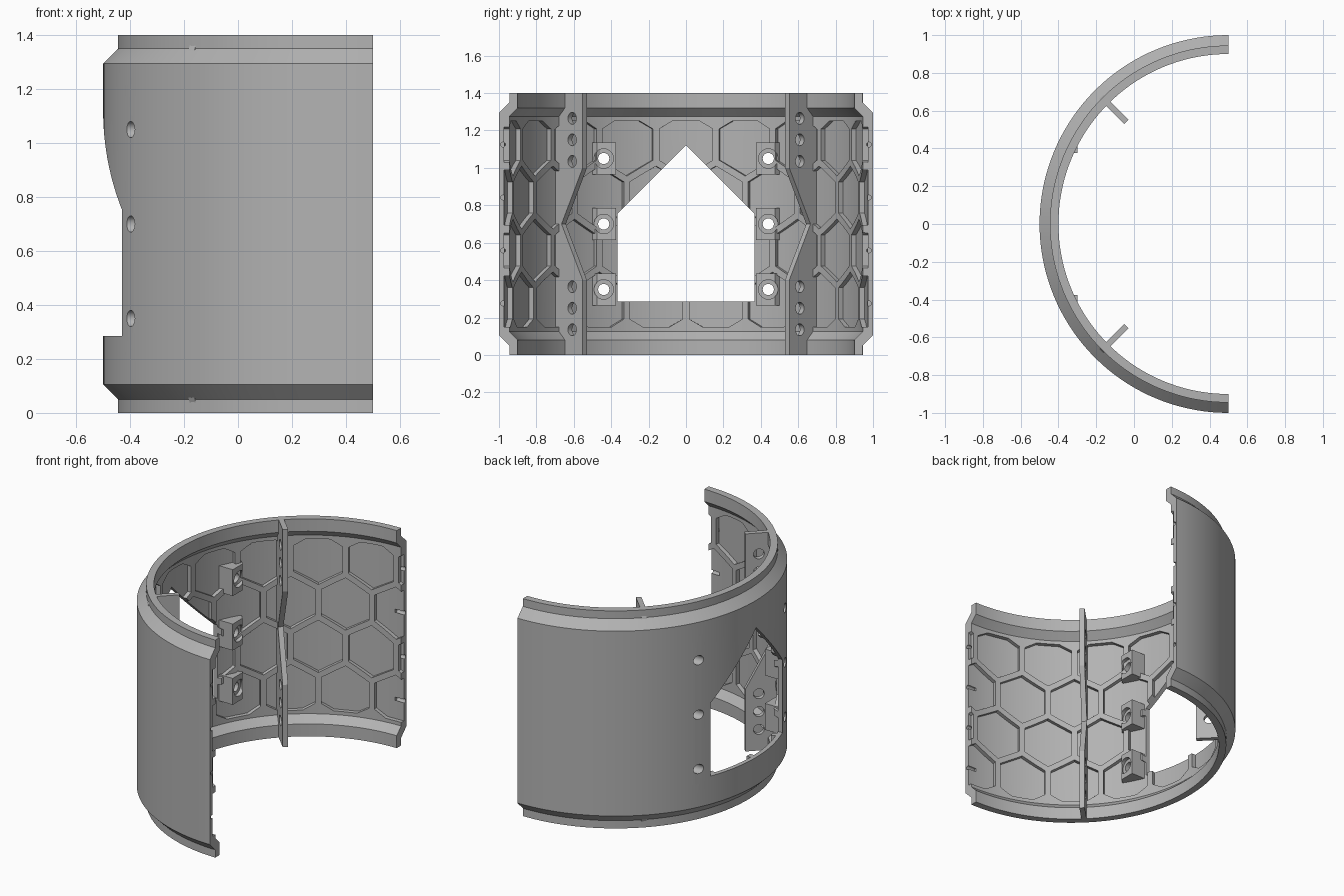
import bpy, bmesh, math
from mathutils import Matrix, Vector

if "Cube" in bpy.data.objects:
    bpy.data.objects.remove(bpy.data.objects["Cube"])

grey = bpy.data.materials.new("plain_grey")
grey.use_nodes = True
grey.diffuse_color = (0.45, 0.45, 0.45, 1)
grey.node_tree.nodes["Principled BSDF"].inputs["Base Color"].default_value = (0.45, 0.45, 0.45, 1)

AXIS_X = 0.5      # the half cylinder is centred on this vertical axis
HEIGHT = 1.4
MID = HEIGHT / 2


def polar(r, a, z):
    return Vector((AXIS_X - r * math.cos(a), r * math.sin(a), z))


def finish(name, bm):
    bmesh.ops.recalc_face_normals(bm, faces=bm.faces)
    mesh = bpy.data.meshes.new(name)
    bm.to_mesh(mesh)
    bm.free()
    mesh.materials.append(grey)
    ob = bpy.data.objects.new(name, mesh)
    bpy.context.collection.objects.link(ob)
    return ob


def sweep(bm, sections):
    """Skin a run of closed cross-sections and cap both ends."""
    rings = [[bm.verts.new(p) for p in s] for s in sections]
    n = len(rings[0])
    for a, b in zip(rings, rings[1:]):
        for i in range(n):
            j = (i + 1) % n
            bm.faces.new((a[i], a[j], b[j], b[i]))
    bm.faces.new(rings[0])
    bm.faces.new(rings[-1][::-1])


def rod(bm, start, end, r, sides=24):
    d = end - start
    rot = d.to_track_quat('Z', 'Y').to_matrix().to_4x4()
    bmesh.ops.create_cone(bm, cap_ends=True, segments=sides, radius1=r, radius2=r,
                          depth=d.length, matrix=Matrix.Translation((start + end) / 2) @ rot)


def cut(ob, cutter):
    cutter.hide_render = True
    mod = ob.modifiers.new("cut", 'BOOLEAN')
    mod.operation = 'DIFFERENCE'
    mod.solver = 'EXACT'
    mod.object = cutter
    bpy.context.view_layer.objects.active = ob
    bpy.ops.object.modifier_apply(modifier=mod.name)


def smooth(ob):
    bpy.ops.object.select_all(action='DESELECT')
    ob.select_set(True)
    bpy.context.view_layer.objects.active = ob
    bpy.ops.object.shade_smooth_by_angle(angle=math.radians(20))


# Curved shell with stepped rims
half = [(0.9, MID), (0.945, MID)]
RIB_R, FLOOR_R = 0.945, 0.972
profile = [(0.9, 0), (0.945, 0), (0.945, 0.05), (1, 0.105), (1, HEIGHT - 0.105),
           (0.945, HEIGHT - 0.05), (0.945, HEIGHT), (0.9, HEIGHT), (0.9, HEIGHT - 0.08),
           (RIB_R, HEIGHT - 0.125), (RIB_R, 0.125), (0.9, 0.08)]
SEG = 72
bm = bmesh.new()
sweep(bm, [[polar(r, -math.pi / 2 + math.pi * i / SEG, z) for r, z in profile]
           for i in range(SEG + 1)])
shell = finish("shell", bm)

# Honeycomb pockets sunk into the inner wall
PITCH, RIB = 0.327, 0.036
apothem = (PITCH - RIB) / 2
corner = apothem * 2 / math.sqrt(3)
row_step = PITCH * math.sqrt(3) / 2
bm = bmesh.new()
for row in range(4):
    zc = MID + (row - 1.5) * row_step
    shift = 0.5 if row % 2 == 0 else 0
    for k in range(-6, 6):
        sc = (k + shift) * PITCH
        if abs(sc) - apothem > 0.96 * math.pi / 2 - 0.01:
            continue
        sections = []
        for i in range(9):
            s = apothem * (i / 4 - 1)
            h = corner - abs(s) / math.sqrt(3)
            lo, hi = max(zc - h, 0.148), min(zc + h, HEIGHT - 0.148)
            a = (sc + s) / 0.96
            sections.append([polar(r, a, z) for r, z in
                             ((0.92, lo), (FLOOR_R, lo), (FLOOR_R, hi), (0.92, hi))])
        sweep(bm, sections)
pockets = finish("pocket_cutter", bm)

# House-shaped window
bm = bmesh.new()
house = [(-0.365, 0.285), (0.365, 0.285), (0.365, 0.755), (0, 1.12), (-0.365, 0.755)]
sweep(bm, [[Vector((x, y, z)) for y, z in house] for x in (-0.7, 0)])
window = finish("window_cutter", bm)

# Screw holes, countersunk seats and pin holes
SCREW_Z = [MID - 0.35, MID, MID + 0.35]
SCREW_Y = 0.44
bm = bmesh.new()
for side in (-1, 1):
    for z in SCREW_Z:
        rod(bm, Vector((-0.7, side * SCREW_Y, z)), Vector((-0.1, side * SCREW_Y, z)), 0.03)
screws = finish("screw_cutter", bm)

bm = bmesh.new()
for side in (-1, 1):
    for z in SCREW_Z:
        rod(bm, Vector((-0.325, side * SCREW_Y, z)), Vector((-0.1, side * SCREW_Y, z)), 0.052)
seats = finish("seat_cutter", bm)

bm = bmesh.new()
for side in (-1, 1):
    for row in range(4):
        z = MID + (row - 1.5) * row_step
        rod(bm, Vector((0.44, side * 0.978, z)), Vector((0.6, side * 0.978, z)), 0.013, 12)
pins = finish("pin_cutter", bm)

for cutter in (pockets, window, screws, pins):
    cut(shell, cutter)
smooth(shell)

# Screw bosses beside the window
plan = [(-0.3, 0.375), (-0.3, 0.475), (-0.325, 0.5), (-0.345, 0.5), (-0.41, 0.375)]
bm = bmesh.new()
for side in (-1, 1):
    for z in SCREW_Z:
        sweep(bm, [[Vector((x, side * y, z + dz)) for x, y in plan] for dz in (-0.085, 0.085)])
bosses = finish("screw_bosses", bm)
cut(bosses, screws)
cut(bosses, seats)
smooth(bosses)

# Radial fins with a notched inner edge and three holes at each end
fin_shape = [(0.93, 0), (0.765, 0), (0.765, 0.4), (0.925, MID), (0.765, HEIGHT - 0.4),
             (0.765, HEIGHT), (0.93, HEIGHT), (0.975, HEIGHT - 0.12), (0.975, 0.12)]
for side, name in ((-1, "right_fin"), (1, "left_fin")):
    a = side * math.pi / 4
    across = Vector((math.sin(a), math.cos(a), 0))
    bm = bmesh.new()
    sweep(bm, [[polar(r, a, z) + across * t for r, z in fin_shape] for t in (-0.016, 0.016)])
    fin = finish(name, bm)
    bm = bmesh.new()
    for z in (0.135, 0.25, 0.365):
        for zz in (z, HEIGHT - z):
            p = polar(0.845, a, zz)
            rod(bm, p - across * 0.1, p + across * 0.1, 0.032)
    holes = finish(name + "_cutter", bm)
    cut(fin, holes)
    smooth(fin)
    bpy.data.objects.remove(holes)

for cutter in (pockets, window, screws, seats, pins):
    bpy.data.objects.remove(cutter)
